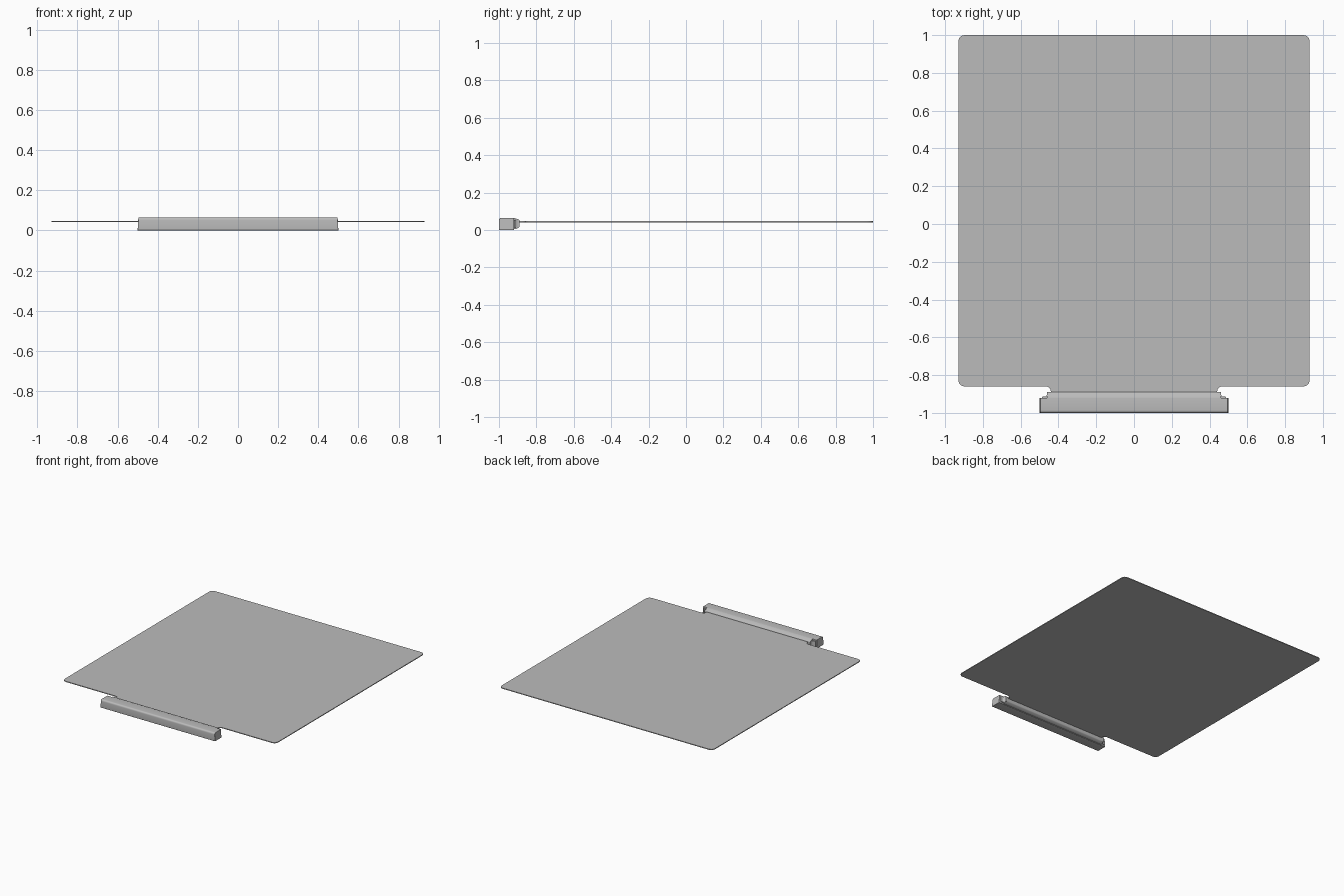
import bpy
import bmesh
from math import radians
from mathutils import Vector

cube = bpy.data.objects.get("Cube")
if cube:
    bpy.data.objects.remove(cube, do_unlink=True)

grey = bpy.data.materials.new("plain grey")
grey.use_nodes = True
colour = (0.5, 0.5, 0.5, 1)
grey.diffuse_color = colour
grey.node_tree.nodes["Principled BSDF"].inputs["Base Color"].default_value = colour


def rounded(corners, steps=6):
    """Replace each (x, y, radius) corner with a short curve."""
    points = []
    for i, (x, y, r) in enumerate(corners):
        here = Vector((x, y))
        before = Vector(corners[i - 1][:2]) - here
        after = Vector(corners[(i + 1) % len(corners)][:2]) - here
        a, b = here + before.normalized() * r, here + after.normalized() * r
        control = here * 0.9 + (a + b) * 0.05
        for k in range(steps + 1):
            t = k / steps
            points.append(a * (1 - t) ** 2 + control * 2 * t * (1 - t) + b * t * t)
    return points


def mirrored(half):
    """Complete a right-hand outline, listed from front to back."""
    return half + [(-x, y, r) for x, y, r in reversed(half)]


def extrude(name, points, place, direction):
    bm = bmesh.new()
    face = bm.faces.new([bm.verts.new(place(p)) for p in points])
    moved = bmesh.ops.extrude_face_region(bm, geom=[face])["geom"]
    bmesh.ops.translate(bm, vec=direction,
                        verts=[v for v in moved if isinstance(v, bmesh.types.BMVert)])
    bmesh.ops.recalc_face_normals(bm, faces=bm.faces)
    mesh = bpy.data.meshes.new(name)
    bm.to_mesh(mesh)
    bm.free()
    mesh.materials.append(grey)
    obj = bpy.data.objects.new(name, mesh)
    bpy.context.collection.objects.link(obj)
    return obj


def shade(obj):
    bpy.ops.object.select_all(action="DESELECT")
    obj.select_set(True)
    bpy.context.view_layer.objects.active = obj
    bpy.ops.object.shade_smooth_by_angle(angle=radians(30))


# Thin sheet with a narrow tab running into the grip
sheet_outline = rounded(mirrored([
    (0.44, -0.95, 0.005), (0.44, -0.86, 0.028),
    (0.93, -0.86, 0.035), (0.93, 1.0, 0.035)]))
sheet = extrude("sheet", sheet_outline, lambda p: (p.x, p.y, 0.041), (0, 0, 0.006))

# Grip bar: rounded side profile, slightly narrower at the top
bar_profile = rounded([(-1.0, 0, 0.003), (-0.92, 0, 0.003),
                       (-0.92, 0.065, 0.002), (-1.0, 0.065, 0.014)])
bar = extrude("grip_bar", bar_profile, lambda p: (-0.5, p.x, p.y), (1, 0, 0))
for v in bar.data.vertices:
    v.co.x *= 1 - 0.12 * v.co.z
bevel = bar.modifiers.new("rounded ends", "BEVEL")
bevel.width = 0.012
bevel.segments = 3
bevel.limit_method = "ANGLE"
bevel.angle_limit = radians(50)

# Sloping neck behind the bar
neck_profile = rounded([(-0.93, 0.004, 0.002), (-0.91, 0.004, 0.006),
                        (-0.89, 0.016, 0.006), (-0.89, 0.054, 0.004),
                        (-0.92, 0.065, 0.004), (-0.93, 0.065, 0.002)], 3)
neck = extrude("grip_neck", neck_profile, lambda p: (-0.46, p.x, p.y), (0.92, 0, 0))

# Curved shoulders joining the bar to the neck
for side, label in ((1, "left"), (-1, "right")):
    outline = rounded([(side * 0.45, -0.93, 0.001), (side * 0.488, -0.93, 0.001),
                       (side * 0.488, -0.914, 0.006), (side * 0.464, -0.914, 0.008),
                       (side * 0.458, -0.893, 0.004), (side * 0.45, -0.893, 0.001)], 4)
    shade(extrude(label + "_shoulder", outline,
                  lambda p: (p.x, p.y, 0.012), (0, 0, 0.042)))

for part in (sheet, bar, neck):
    shade(part)
